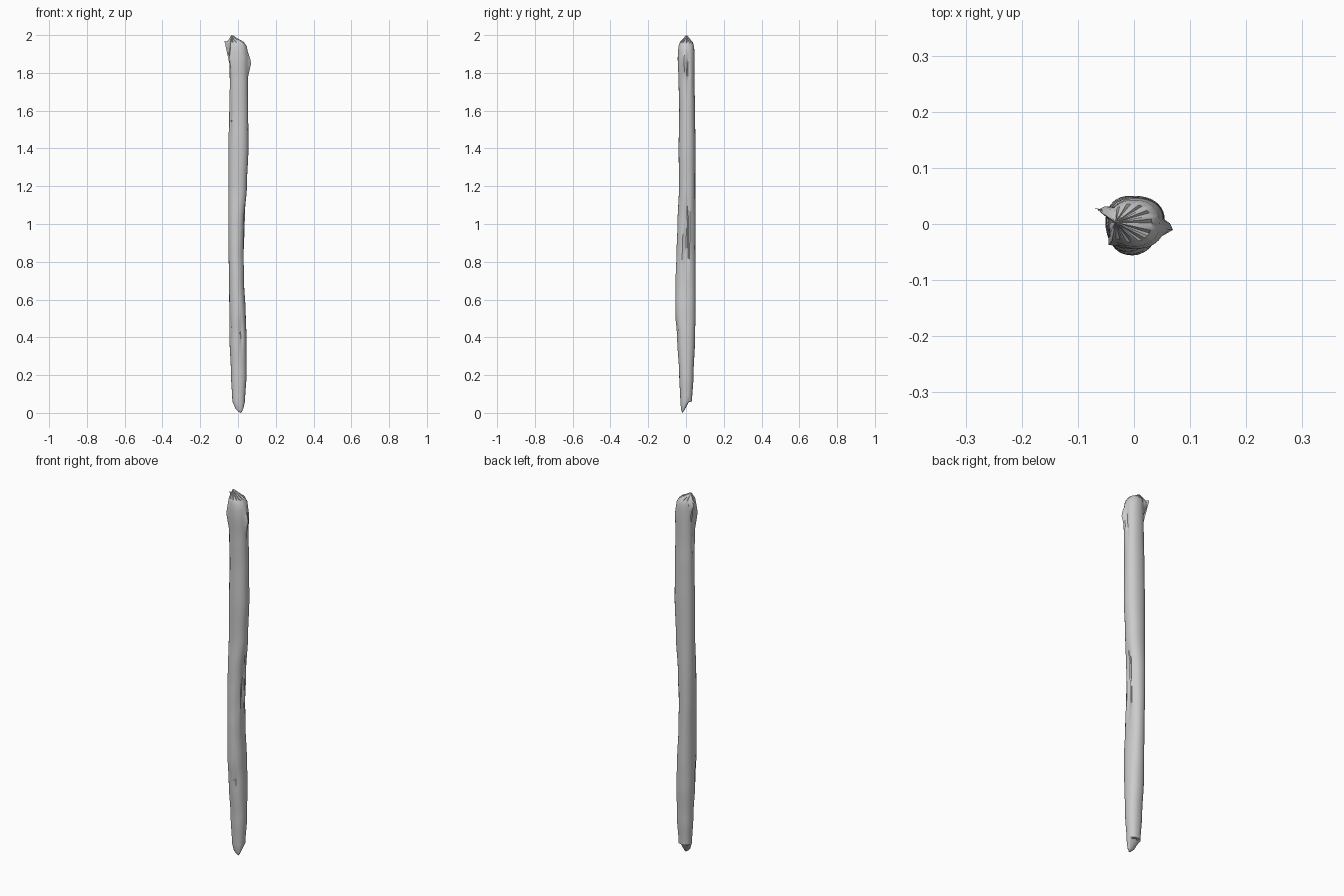
import bpy, bmesh, math

if "Cube" in bpy.data.objects:
    bpy.data.objects.remove(bpy.data.objects["Cube"])

# Silhouette of the stick: z, left, right, front, back
PROFILE = [
    (0.06, -.030, .037, -.030, .032), (0.20, -.037, .045, -.036, .040),
    (0.40, -.045, .045, -.047, .048), (0.52, -.046, .041, -.056, .050),
    (0.70, -.047, .032, -.055, .049), (0.85, -.050, .029, -.050, .049),
    (1.00, -.051, .033, -.045, .050), (1.20, -.050, .047, -.037, .049),
    (1.40, -.050, .055, -.039, .050), (1.60, -.048, .054, -.036, .048),
    (1.75, -.046, .053, -.039, .045), (1.88, -.046, .055, -.044, .046),
    (1.94, -.045, .046, -.040, .043),
]
# Splinter ridges (+) and cracks (-): angle, z, angular width, z half-length, height
MARKS = [
    (-8, 1.85, 11, .07, .018), (157, 1.94, 9, .06, .030), (219, 1.88, 11, .10, .014),
    (0, 0.92, 13, .24, -.010), (22, 0.95, 9, .24, .005), (-24, 0.80, 9, .20, .004),
    (-68, 0.42, 9, .14, -.008), (213, 1.55, 9, .15, -.008),
    (210, 0.45, 8, .10, -.006), (180, 1.72, 9, .24, -.007), (12, 1.80, 8, .14, -.007),
]
SEGS = 36


def at(z):
    """Smoothly interpolated silhouette at height z."""
    for a, b in zip(PROFILE, PROFILE[1:]):
        if z <= b[0] + 1e-6:
            t = (z - a[0]) / (b[0] - a[0])
            t = t * t * (3 - 2 * t)
            return [p + (q - p) * t for p, q in zip(a[1:], b[1:])]


def ring_point(z, i):
    l, r, f, k = at(z)
    ang = 360 * i / SEGS
    c, s = math.cos(math.radians(ang)), math.sin(math.radians(ang))
    e = 2 / 2.2
    x = (l + r) / 2 + (r - l) / 2 * math.copysign(abs(c) ** e, c)
    y = (f + k) / 2 + (k - f) / 2 * math.copysign(abs(s) ** e, s)
    for a, mz, w, h, d in MARKS:
        da = (ang - a + 180) % 360 - 180
        fall = max(0, 1 - abs(da) / (w * 1.6)) * max(0, 1 - abs(z - mz) / h)
        x += d * fall * c
        y += d * fall * s
    return x, y


bm = bmesh.new()
rings = []


def add_ring(points):
    rings.append([bm.verts.new(p) for p in points])


# Broken lower tip, a slanting point at the front
tip = (0.015, -0.018)
for scale, base in ((.25, .004), (.70, .02)):
    pts = []
    for i in range(SEGS):
        x, y = ring_point(.06, i)
        x, y = tip[0] + (x - tip[0]) * scale, tip[1] + (y - tip[1]) * scale
        pts.append((x, y, base + max(0, y - tip[1]) * 1.2))
    add_ring(pts)

# Shaft
N = 63
for j in range(N):
    z = .06 + 1.88 * j / (N - 1)
    add_ring([(*ring_point(z, i), z) for i in range(SEGS)])

# Broken upper tip, peaking left of centre
peak = (-.033, .003)
for scale, top in ((.82, 1.962), (.45, 1.978), (.15, 1.993)):
    pts = []
    for i in range(SEGS):
        x, y = ring_point(1.94, i)
        x, y = peak[0] + (x - peak[0]) * scale, peak[1] + (y - peak[1]) * scale
        pts.append((x, y, top - .004 * math.cos(i * 2.1)))
    add_ring(pts)

for a, b in zip(rings, rings[1:]):
    for i in range(SEGS):
        n = (i + 1) % SEGS
        bm.faces.new((a[i], a[n], b[n], b[i]))
for ring, point in ((rings[0], (*tip, 0)), (rings[-1], (*peak, 2.0))):
    v = bm.verts.new(point)
    for i in range(SEGS):
        bm.faces.new((ring[i], ring[(i + 1) % SEGS], v))
bmesh.ops.recalc_face_normals(bm, faces=bm.faces)

mesh = bpy.data.meshes.new("wooden_stick")
bm.to_mesh(mesh)
bm.free()
stick = bpy.data.objects.new("wooden_stick", mesh)
bpy.context.collection.objects.link(stick)


# Loose splinters: thin slivers standing off the bark
def splinter(name, points):
    m = bpy.data.meshes.new(name)
    m.from_pydata(points, [], [(0, 1, 2), (0, 3, 1), (1, 3, 2), (2, 3, 0)])
    o = bpy.data.objects.new(name, m)
    bpy.context.collection.objects.link(o)


splinter("top_left_splinter", [(-.035, .015, 1.80), (-.072, .029, 1.97),
                               (-.030, .012, 1.96), (-.040, .022, 1.93)])
splinter("side_splinter", [(.024, .012, .72), (.040, .004, 1.17),
                           (.027, .018, .95), (.034, .008, .95)])

bpy.context.view_layer.objects.active = stick
stick.select_set(True)
bpy.ops.object.shade_smooth_by_angle(angle=math.radians(35))
